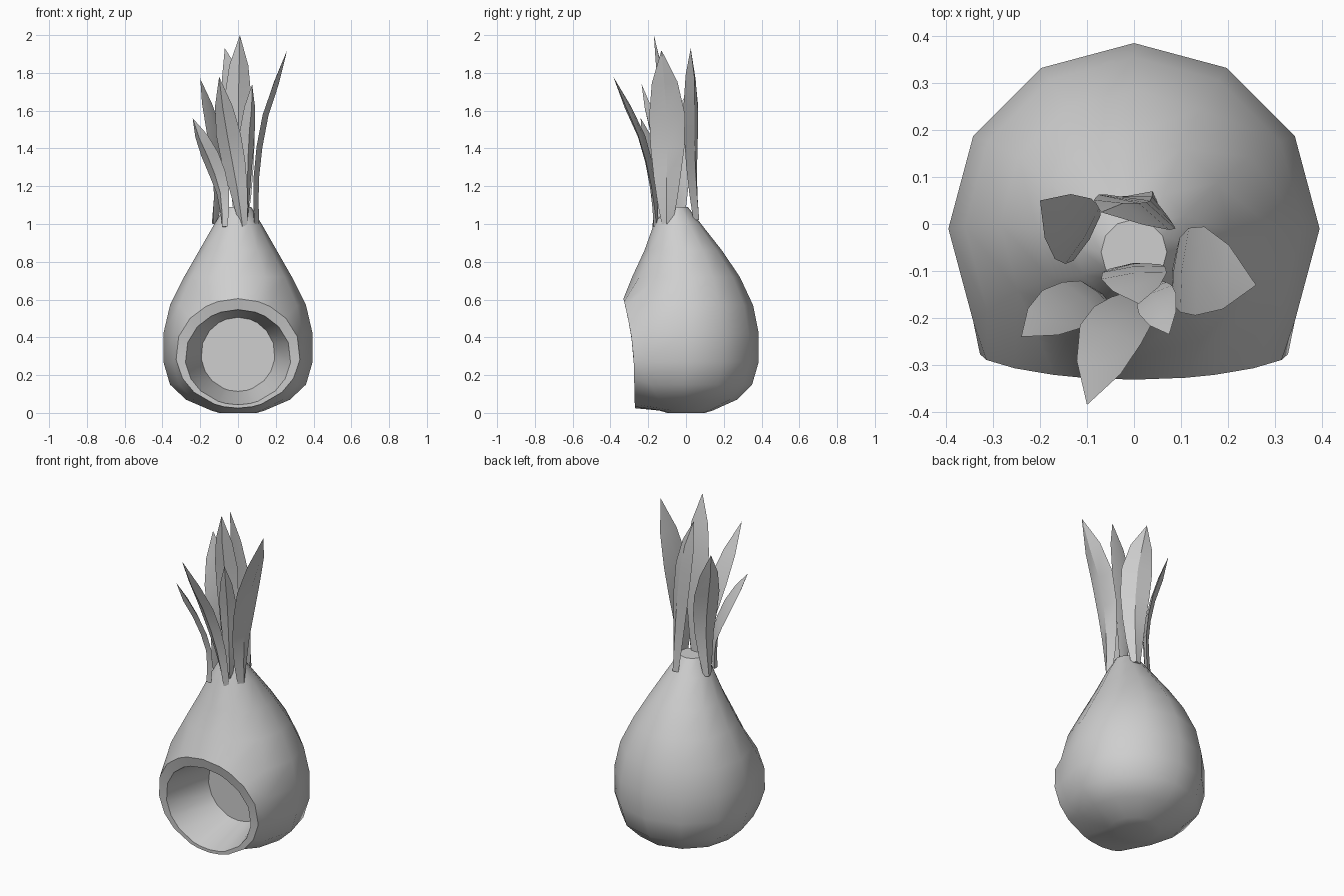
import bpy, bmesh, math
from mathutils import Vector

if "Cube" in bpy.data.objects:
    bpy.data.objects.remove(bpy.data.objects["Cube"])

grey = bpy.data.materials.new("light_grey")
grey.diffuse_color = (0.62, 0.62, 0.62, 1)
grey.use_nodes = True
grey.node_tree.nodes["Principled BSDF"].inputs["Base Color"].default_value = grey.diffuse_color


def finish(bm, name, angle=35):
    bmesh.ops.recalc_face_normals(bm, faces=bm.faces)
    me = bpy.data.meshes.new(name)
    bm.to_mesh(me)
    bm.free()
    me.materials.append(grey)
    for p in me.polygons:
        p.use_smooth = True
    me.set_sharp_from_angle(angle=math.radians(angle))
    ob = bpy.data.objects.new(name, me)
    bpy.context.collection.objects.link(ob)
    return ob


# Pear-shaped body: rings of (radius, height, y centre)
SEG = 12
PROFILE = [(0.10, 0.0, 0), (0.14, 0.012, 0), (0.275, 0.07, -0.005), (0.36, 0.15, -0.01),
           (0.395, 0.27, -0.01), (0.395, 0.42, -0.01), (0.36, 0.57, -0.005),
           (0.285, 0.72, 0), (0.205, 0.86, -0.015), (0.125, 1.0, -0.045), (0.07, 1.09, -0.06)]
bm = bmesh.new()
rings = []
for r, z, cy in PROFILE:
    rings.append([bm.verts.new((r * math.sin(a), cy - r * math.cos(a), z))
                  for a in (2 * math.pi * i / SEG for i in range(SEG))])
LOW, HIGH = 1, 7                      # rows bounding the front opening
for j in range(len(rings) - 1):
    for i in range(SEG):
        if LOW <= j < HIGH and i in (0, 1, SEG - 2, SEG - 1):
            continue                  # gap for the opening
        k = (i + 1) % SEG
        bm.faces.new((rings[j][i], rings[j][k], rings[j + 1][k], rings[j + 1][i]))
bm.faces.new(rings[0])
bm.faces.new(rings[-1])

# Loop around the gap, then concentric loops forming the rim and hollow
loop = [rings[LOW][c] for c in (-2, -1, 0, 1)]
loop += [rings[j][2] for j in range(LOW, HIGH)]
loop += [rings[HIGH][c] for c in (2, 1, 0, -1)]
loop += [rings[j][-2] for j in range(HIGH, LOW, -1)]
angles = [math.atan2(v.co.z - 0.31, v.co.x) for v in loop]


def front_y(z):
    """Depth of the opening's face, leaning forward at the top."""
    return -0.27 - 0.025 * z - 0.045 * max(0, (z - 0.3) / 0.3) ** 1.5


def next_loop(prev, rx, rz, cz, depth=None):
    new = []
    for a in angles:
        x, z = rx * math.cos(a), cz + rz * math.sin(a)
        y = front_y(z) if depth is None else depth
        new.append(bm.verts.new((x, y, z)))
    n = len(new)
    for i in range(n):
        k = (i + 1) % n
        bm.faces.new((prev[i], prev[k], new[k], new[i]))
    return new


outer = next_loop(loop, 0.33, 0.29, 0.315)
inner = next_loop(outer, 0.28, 0.252, 0.295)
back = next_loop(inner, 0.196, 0.196, 0.31, 0.0)
bm.faces.new(back)
finish(bm, "body")


# Leaves: tapered, ridged blades along a smoothed four-point path
def spline(p, t):
    q = [2 * p[0] - p[1]] + p + [2 * p[-1] - p[-2]]
    i = min(int(t), len(p) - 2)
    f = t - i
    a, b, c, d = q[i:i + 4]
    return 0.5 * (2 * b + (c - a) * f + (2 * a - 5 * b + 4 * c - d) * f * f
                  + (3 * b - a - 3 * c + d) * f ** 3)


WIDTHS = [0.3, 0.55, 0.75, 0.95, 1.0, 0.72]


def leaf(name, points, half, outward, thick=0.022):
    pts = [Vector(p) for p in points]
    out0 = Vector((*outward, 0)).normalized()
    bm = bmesh.new()
    sections = []
    for s, w in enumerate(WIDTHS):
        t = 3 * s / len(WIDTHS)
        c = spline(pts, t)
        tan = (spline(pts, t + 0.05) - c).normalized()
        side = tan.cross(out0).normalized()
        out = side.cross(tan).normalized()
        h = half * w
        sections.append([bm.verts.new(p) for p in (
            c - side * h, c + out * thick, c + side * h, c - out * 0.006)])
    tip = bm.verts.new(pts[-1])
    for a, b in zip(sections, sections[1:]):
        for i in range(4):
            k = (i + 1) % 4
            bm.faces.new((a[i], a[k], b[k], b[i]))
    for i in range(4):
        bm.faces.new((sections[-1][i], sections[-1][(i + 1) % 4], tip))
    bm.faces.new(sections[0])
    finish(bm, name, 28)


leaf("leaf_right", [(.09, -.1, 1.0), (.09, -.1, 1.25), (.14, -.1, 1.58), (.26, -.13, 1.92)],
     .095, (1, -.1))
leaf("leaf_front", [(.03, -.15, .99), (0, -.17, 1.2), (-.05, -.235, 1.47), (-.1, -.385, 1.78)],
     .068, (-.3, -1))
leaf("leaf_front_left", [(-.07, -.16, .985), (-.08, -.15, 1.17), (-.15, -.18, 1.37),
                         (-.24, -.24, 1.56)], .06, (-.7, -.8))
leaf("leaf_left", [(-.12, -.03, 1.0), (-.1, -.03, 1.25), (-.13, -.01, 1.5), (-.2, .05, 1.77)],
     .075, (-1, .6))
leaf("leaf_back", [(.03, .05, 1.02), (.025, .03, 1.3), (0, .025, 1.62), (-.07, .025, 1.93)],
     .085, (.45, .9))
leaf("leaf_centre", [(0, -.09, 1.03), (0, -.09, 1.35), (0, -.11, 1.68), (.01, -.17, 2.0)],
     .07, (.1, -1))
leaf("leaf_front_right", [(.04, -.13, 1.03), (.04, -.14, 1.25), (.05, -.17, 1.5),
                          (.075, -.235, 1.74)], .045, (.5, -.9))
